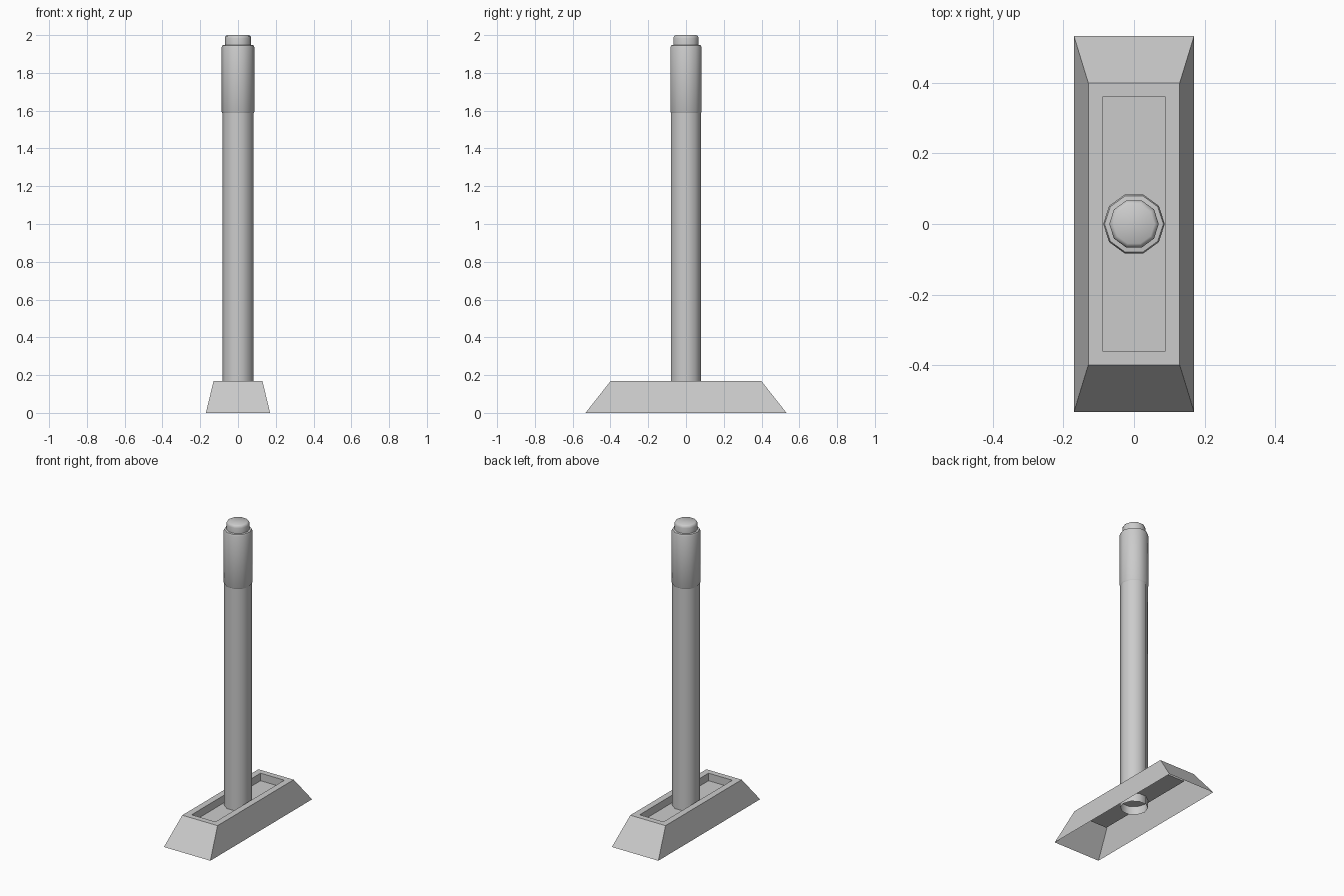
import bpy, bmesh
from math import cos, sin, tau, radians

if "Cube" in bpy.data.objects:
    bpy.data.objects.remove(bpy.data.objects["Cube"])


def finish(name, bm, smooth=False):
    bmesh.ops.recalc_face_normals(bm, faces=bm.faces)
    me = bpy.data.meshes.new(name)
    bm.to_mesh(me)
    bm.free()
    ob = bpy.data.objects.new(name, me)
    bpy.context.collection.objects.link(ob)
    if smooth:
        bpy.ops.object.select_all(action='DESELECT')
        ob.select_set(True)
        bpy.context.view_layer.objects.active = ob
        bpy.ops.object.shade_smooth_by_angle(angle=radians(42))
    return ob


def loft(bm, rings, cap_end=True):
    """Bridge successive rings of points, optionally closing the last."""
    loops = [[bm.verts.new(p) for p in ring] for ring in rings]
    n = len(loops[0])
    for a, b in zip(loops, loops[1:]):
        for i in range(n):
            j = (i + 1) % n
            bm.faces.new((a[i], a[j], b[j], b[i]))
    if cap_end:
        bm.faces.new(loops[-1])


def rect(x, y, z):
    return [(-x, -y, z), (x, -y, z), (x, y, z), (-x, y, z)]


def circle(r, z, sides=10):
    return [(r * cos(tau * i / sides), r * sin(tau * i / sides), z)
            for i in range(sides)]


def lathe(name, profile, cap_end):
    bm = bmesh.new()
    loft(bm, [circle(r, z) for r, z in profile], cap_end)
    return finish(name, bm, smooth=True)


# base: open-bottomed tapered shell with a sunken tray in the top
bm = bmesh.new()
loft(bm, [rect(0.17, 0.532, 0), rect(0.129, 0.398, 0.17),
          rect(0.087, 0.36, 0.17), rect(0.087, 0.36, 0.12)])
finish("base", bm)

# shaft: open tube passing through the tray floor
lathe("shaft", [(0.083, 0.065), (0.083, 1.59)], False)

# sleeve: thicker upper grip with softened ends
lathe("sleeve", [(0.082, 1.585), (0.087, 1.595), (0.087, 1.935),
                 (0.083, 1.946), (0.068, 1.948)], False)

# button: rounded cap on top
lathe("button", [(0.070, 1.944), (0.070, 1.983), (0.067, 1.994),
                 (0.058, 2.0)], True)
